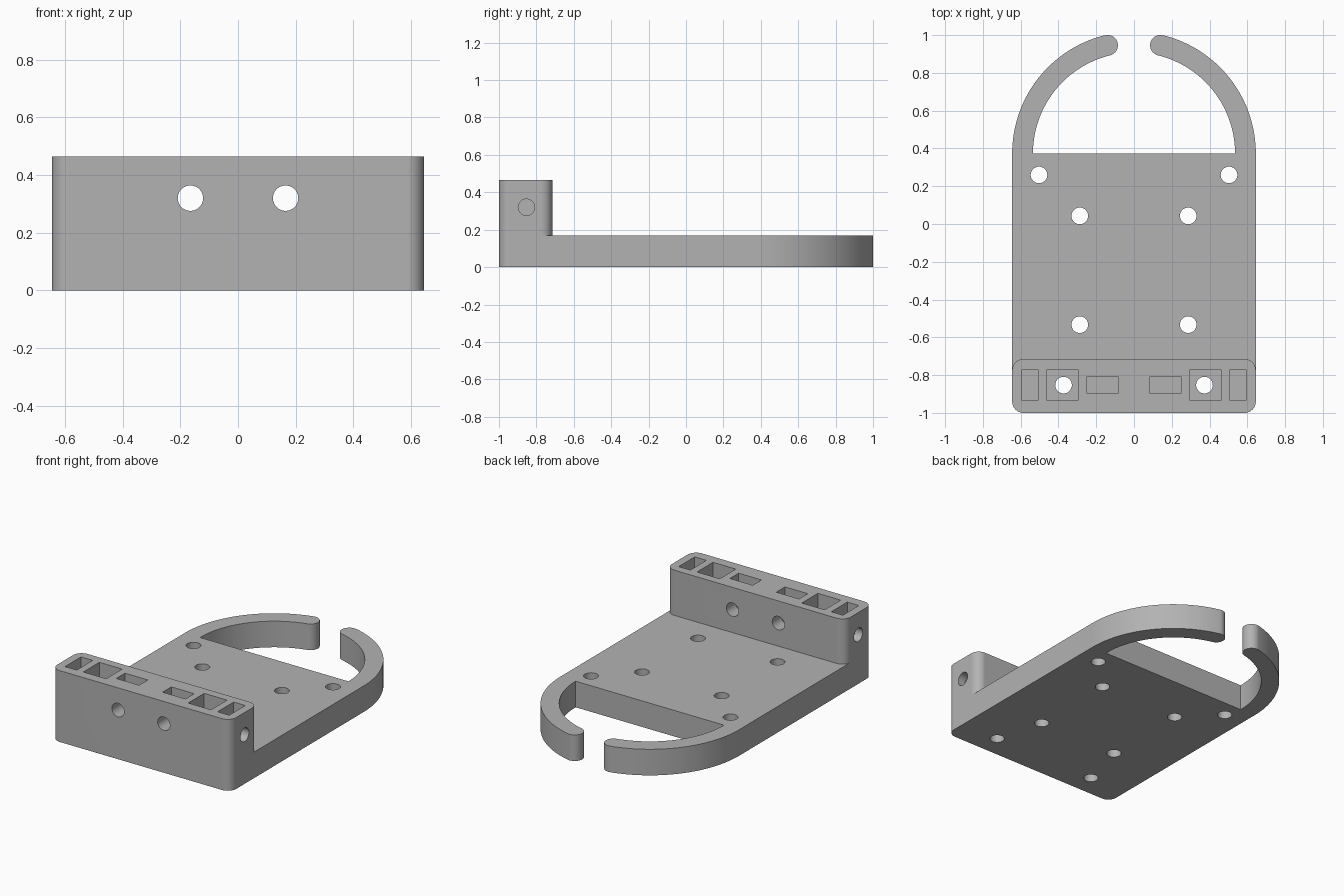
import bpy, bmesh
from math import pi, cos, sin, asin, radians
from mathutils import Matrix, Vector

cube = bpy.data.objects.get("Cube")
if cube:
    bpy.data.objects.remove(cube, do_unlink=True)

HALF_W, PLATE_H, BLOCK_H = 0.645, 0.17, 0.465
FRONT_Y, BLOCK_Y, ARC_Y = -1.0, -0.715, 0.373
CORNER, ARM, HOLE = 0.06, 0.11, 0.044
HOLE_Y, HOLE_Z = -0.853, 0.32

grey = bpy.data.materials.new("plain grey")
grey.use_nodes = True
colour = (0.45, 0.45, 0.45, 1)
grey.diffuse_color = colour
grey.node_tree.nodes["Principled BSDF"].inputs["Base Color"].default_value = colour


def add_object(name, bm):
    bmesh.ops.recalc_face_normals(bm, faces=bm.faces[:])
    mesh = bpy.data.meshes.new(name)
    bm.to_mesh(mesh)
    bm.free()
    mesh.materials.append(grey)
    obj = bpy.data.objects.new(name, mesh)
    bpy.context.collection.objects.link(obj)
    return obj


def arc(cx, cy, r, start, end, steps):
    angles = [start + (end - start) * i / steps for i in range(steps + 1)]
    return [(cx + r * cos(a), cy + r * sin(a)) for a in angles]


def prism(name, outline, z0, z1):
    bm = bmesh.new()
    face = bm.faces.new([bm.verts.new((x, y, z0)) for x, y in outline])
    top = bmesh.ops.extrude_face_region(bm, geom=[face])["geom"]
    verts = [v for v in top if isinstance(v, bmesh.types.BMVert)]
    bmesh.ops.translate(bm, verts=verts, vec=(0, 0, z1 - z0))
    return add_object(name, bm)


def box(name, x, y, sx, sy, z0, z1):
    corners = [(x + i * sx / 2, y + j * sy / 2)
               for i, j in ((-1, -1), (1, -1), (1, 1), (-1, 1))]
    return prism(name, corners, z0, z1)


def cylinder(name, start, end):
    start, end = Vector(start), Vector(end)
    axis = end - start
    turn = axis.to_track_quat("Z", "Y").to_matrix().to_4x4()
    bm = bmesh.new()
    bmesh.ops.create_cone(bm, cap_ends=True, segments=40, radius1=HOLE, radius2=HOLE,
                          depth=axis.length,
                          matrix=Matrix.Translation((start + end) / 2) @ turn)
    return add_object(name, bm)


def combine(obj, other, operation):
    mod = obj.modifiers.new(other.name, "BOOLEAN")
    mod.object, mod.operation, mod.solver = other, operation, "EXACT"
    graph = bpy.context.evaluated_depsgraph_get()
    mesh = bpy.data.meshes.new_from_object(obj.evaluated_get(graph))
    obj.modifiers.clear()
    obj.data = mesh
    bpy.data.objects.remove(other, do_unlink=True)


# Base plate with two curved arms ending in round tips
mid_r = HALF_W - ARM / 2
tip = pi / 2 - asin(0.14 / mid_r)
half = arc(HALF_W - CORNER, FRONT_Y + CORNER, CORNER, -pi / 2, 0, 10)
half += arc(0, ARC_Y, HALF_W, 0, tip, 36)
half += arc(mid_r * cos(tip), ARC_Y + mid_r * sin(tip), ARM / 2, tip, tip + pi, 16)[1:-1]
half += arc(0, ARC_Y, HALF_W - ARM, tip, 0, 36)
bracket = prism("mounting_bracket", half + [(-x, y) for x, y in reversed(half)], 0, PLATE_H)

# Raised front block with rounded corners
block_half = arc(HALF_W - CORNER, FRONT_Y + CORNER, CORNER, -pi / 2, 0, 10)
block_half += arc(HALF_W - CORNER, BLOCK_Y - CORNER, CORNER, 0, pi / 2, 10)
block = prism("front_block", block_half + [(-x, y) for x, y in reversed(block_half)],
              PLATE_H, BLOCK_H)
combine(bracket, block, "UNION")

for side in (-1, 1):
    # Nut pockets in the top of the block
    for x, sx, sy, floor in ((0.55, 0.084, 0.165, 0.23),
                             (0.378, 0.165, 0.165, 0.2),
                             (0.167, 0.165, 0.09, 0.23)):
        combine(bracket, box("pocket", side * x, HOLE_Y, sx, sy, floor, 0.6), "DIFFERENCE")
    # Vertical screw holes
    for x, y in ((0.503, 0.26), (0.287, 0.043), (0.287, -0.533), (0.373, HOLE_Y)):
        combine(bracket, cylinder("hole", (side * x, y, -0.1), (side * x, y, 0.6)), "DIFFERENCE")
    # Front-to-back and side screw holes
    combine(bracket, cylinder("hole", (side * 0.165, -1.1, HOLE_Z), (side * 0.165, -0.6, HOLE_Z)),
            "DIFFERENCE")
    combine(bracket, cylinder("hole", (side * 0.55, HOLE_Y, HOLE_Z), (side * 0.75, HOLE_Y, HOLE_Z)),
            "DIFFERENCE")

# Merge flush faces and shade the curves smoothly
bm = bmesh.new()
bm.from_mesh(bracket.data)
bmesh.ops.remove_doubles(bm, verts=bm.verts[:], dist=0.0001)
bmesh.ops.dissolve_limit(bm, angle_limit=radians(0.5), verts=bm.verts[:], edges=bm.edges[:])
bm.to_mesh(bracket.data)
bm.free()
bpy.ops.object.select_all(action="DESELECT")
bracket.select_set(True)
bpy.context.view_layer.objects.active = bracket
bpy.ops.object.shade_smooth_by_angle(angle=radians(30))
weighted = bracket.modifiers.new("even shading", "WEIGHTED_NORMAL")
weighted.keep_sharp = True
